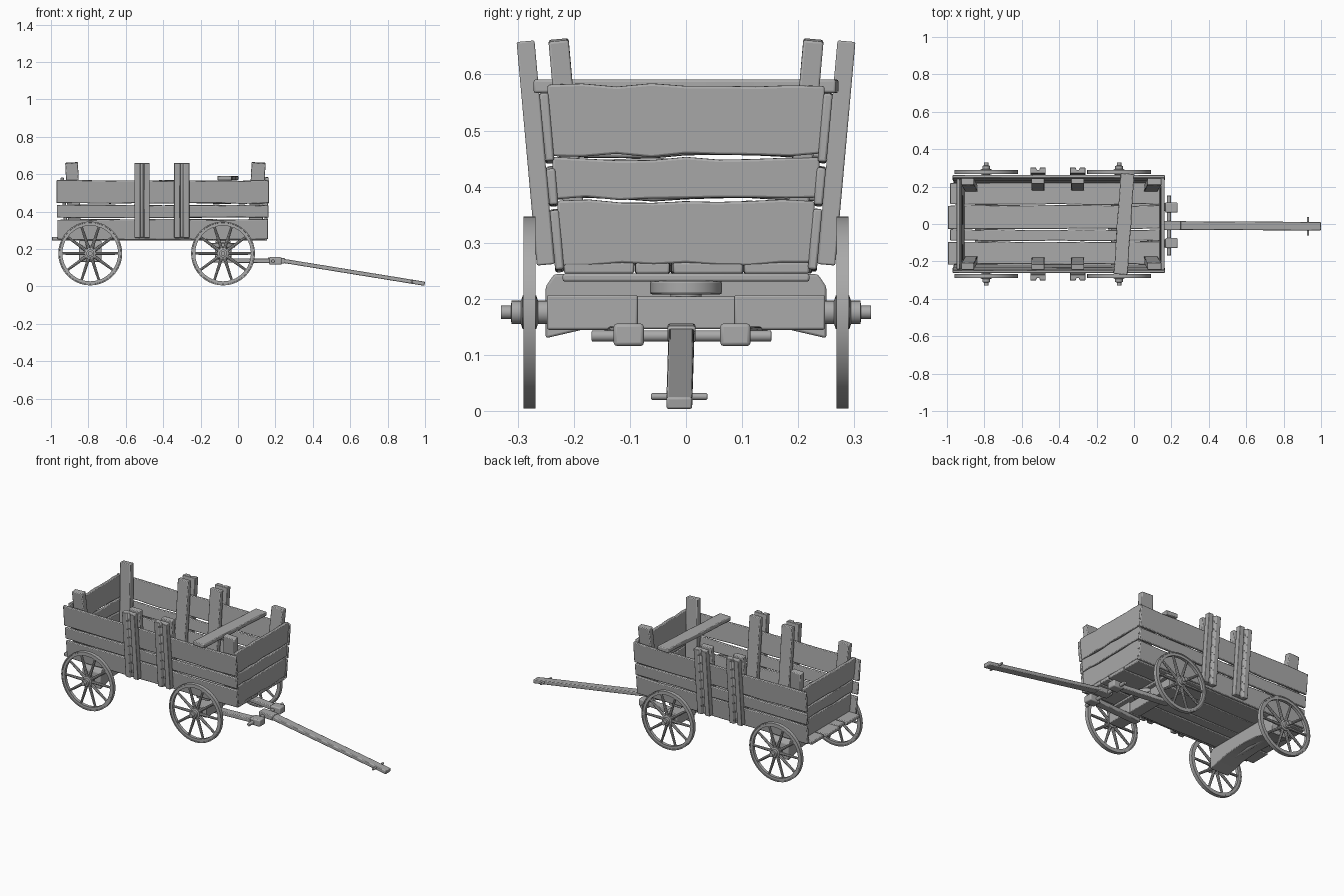
import bpy, bmesh, math, random
from mathutils import Vector, Matrix, Euler

random.seed(4)
if "Cube" in bpy.data.objects:
    bpy.data.objects.remove(bpy.data.objects["Cube"], do_unlink=True)

grey = bpy.data.materials.new("weathered grey")
grey.use_nodes = True
colour = (0.4, 0.4, 0.4, 1)
grey.diffuse_color = colour
grey.node_tree.nodes["Principled BSDF"].inputs["Base Color"].default_value = colour


def finish(name, bm, bevel=0.0):
    bmesh.ops.recalc_face_normals(bm, faces=bm.faces)
    mesh = bpy.data.meshes.new(name)
    bm.to_mesh(mesh)
    bm.free()
    obj = bpy.data.objects.new(name, mesh)
    bpy.context.collection.objects.link(obj)
    mesh.materials.append(grey)
    if bevel:
        mod = obj.modifiers.new("worn edges", "BEVEL")
        mod.width, mod.segments, mod.limit_method = bevel, 2, "ANGLE"
    bpy.ops.object.select_all(action="DESELECT")
    obj.select_set(True)
    bpy.context.view_layer.objects.active = obj
    bpy.ops.object.shade_smooth_by_angle(angle=math.radians(40))
    return obj


def board(name, centre, size, rot=(0, 0, 0), wobble=0.0, bevel=0.004):
    """Box with optional uneven long edges."""
    bm = bmesh.new()
    bmesh.ops.create_cube(bm, size=1)
    bmesh.ops.scale(bm, vec=size, verts=bm.verts)
    if wobble:
        axis = max(range(3), key=lambda i: size[i])
        thin = min(range(3), key=lambda i: size[i])
        wide = 3 - axis - thin
        long_edges = [e for e in bm.edges
                      if abs((e.verts[0].co - e.verts[1].co)[axis]) > size[axis] / 2]
        bmesh.ops.subdivide_edges(bm, edges=long_edges, cuts=7, use_grid_fill=True)
        shift = {}
        for v in bm.verts:
            key = (round(v.co[axis], 3), v.co[wide] > 0)
            v.co[wide] += shift.setdefault(key, random.uniform(-wobble, wobble))
    mat = Matrix.Translation(centre) @ Euler(rot).to_matrix().to_4x4()
    bm.transform(mat)
    return finish(name, bm, bevel)


def beam(name, a, b, width, thick, bevel=0.004):
    """Straight bar between two points, width measured sideways."""
    a, b = Vector(a), Vector(b)
    d = b - a
    rot = (0, -math.atan2(d.z, math.hypot(d.x, d.y)), math.atan2(d.y, d.x))
    return board(name, (a + b) / 2, (d.length, width, thick), rot, 0, bevel)


def prism(name, points, plane, start, end, bevel=0.004, mat=None):
    """Outline extruded along x (plane 'yz') or z (plane 'xy')."""
    bm = bmesh.new()
    if plane == "yz":
        verts = [bm.verts.new((start, p, q)) for p, q in points]
        move = (end - start, 0, 0)
    else:
        verts = [bm.verts.new((p, q, start)) for p, q in points]
        move = (0, 0, end - start)
    face = bm.faces.new(verts)
    ext = bmesh.ops.extrude_face_region(bm, geom=[face])
    bmesh.ops.translate(bm, vec=move, verts=[g for g in ext["geom"]
                                             if isinstance(g, bmesh.types.BMVert)])
    if mat:
        bm.transform(mat)
    return finish(name, bm, bevel)


def lathe(bm, profile, centre, closed, steps=40):
    """Spin (radius, y) points around the y axis at centre."""
    c = Vector(centre)
    verts = [bm.verts.new(c + Vector((r, y, 0))) for r, y in profile]
    edges = [bm.edges.new(p) for p in zip(verts, verts[1:])]
    if closed:
        edges.append(bm.edges.new((verts[-1], verts[0])))
    bmesh.ops.spin(bm, geom=verts + edges, cent=c, axis=(0, 1, 0),
                   angle=math.tau, steps=steps, use_merge=True)
    bmesh.ops.remove_doubles(bm, verts=bm.verts, dist=0.0002)


def rod(name, centre, radius, length, axis="Y", bevel=0.002):
    bm = bmesh.new()
    bmesh.ops.create_cone(bm, cap_ends=True, segments=24, radius1=radius,
                          radius2=radius, depth=length)
    rot = Matrix.Rotation(math.pi / 2, 4, "X") if axis == "Y" else Matrix()
    bm.transform(Matrix.Translation(centre) @ rot)
    return finish(name, bm, bevel)


REAR, FRONT, HUB = -0.79, -0.08, 0.176


def wheel(name, x, side):
    bm = bmesh.new()
    c = (x, side * 0.279, HUB)
    # rim with a slightly raised tyre
    lathe(bm, [(0.149, -0.009), (0.164, -0.009), (0.165, -0.011), (0.171, -0.011),
               (0.171, 0.011), (0.165, 0.011), (0.164, 0.009), (0.149, 0.009)], c, True)
    # stepped hub
    hub = [(0, -0.034), (0.021, -0.034), (0.021, -0.015), (0.03, -0.012), (0.03, 0.012),
           (0.021, 0.015), (0.021, 0.032), (0.012, 0.033), (0.012, 0.051), (0, 0.051)]
    lathe(bm, [(r, y * side) for r, y in hub], c, False, 20)
    # spokes
    for i in range(10):
        turn = Matrix.Rotation(math.tau * (i + 0.5) / 10, 4, "Y")
        place = Matrix.Translation(c) @ turn @ Matrix.Translation((0, 0, 0.089))
        bmesh.ops.create_cone(bm, cap_ends=True, segments=8, radius1=0.009,
                              radius2=0.0065, depth=0.128, matrix=place)
    finish(name, bm)


# Floor boards
for i, (y0, y1) in enumerate([(-0.215, -0.095), (-0.09, -0.03), (-0.025, 0.1), (0.105, 0.222)]):
    x0 = -0.995 + 0.012 * (i % 2)
    board(f"floor_board_{i}", ((x0 + 0.155) / 2, (y0 + y1) / 2, 0.255),
          (0.155 - x0, y1 - y0, 0.02), wobble=0.003)

# Side and end boards, leaning outwards
ROWS = [(0.25, 0.358), (0.367, 0.434), (0.444, 0.566)]
LEAN = 0.09
for i, (z0, z1) in enumerate(ROWS):
    mid, high = (z0 + z1) / 2, z1 - z0
    out = 0.225 + LEAN * (mid - 0.25)
    for side, label in ((1, "left"), (-1, "right")):
        board(f"{label}_side_board_{i}", (-0.402, side * out, mid),
              (1.125 + 0.006 * i, 0.016, high), (-side * LEAN, 0, 0), 0.003)
    board(f"front_end_board_{i}", (0.147 + 0.02 * (mid - 0.25), 0, mid + 0.014),
          (0.018, 2 * out - 0.002, high + 0.004), (0, 0.03, 0), 0.004)
    board(f"tail_board_{i}", (-0.915 - 0.08 * (mid - 0.25), 0, mid + 0.012),
          (0.018, 2 * out - 0.012, high + 0.004), (0, -0.08, 0), 0.004)

# Corner posts and side stakes
groove = [(-0.041, -0.016), (0.041, -0.016), (0.041, 0.016), (0.011, 0.016),
          (0.007, 0.003), (-0.007, 0.003), (-0.011, 0.016), (-0.041, 0.016)]
for side, label in ((1, "left"), (-1, "right")):
    board(f"{label}_rear_post", (-0.88, side * 0.209, 0.46), (0.068, 0.036, 0.405),
          (-side * LEAN, -0.05, 0))
    board(f"{label}_front_post", (0.1, side * 0.209, 0.46), (0.075, 0.036, 0.405),
          (-side * LEAN, 0.05, 0))
    for n, x in enumerate((-0.513, -0.301)):
        board(f"{label}_inner_stake_{n}", (x, side * 0.212, 0.46), (0.07, 0.03, 0.4),
              (-side * LEAN, 0, 0))
        mat = (Matrix.Translation((x, side * 0.268, 0.46))
               @ Matrix.Rotation(-side * LEAN, 4, "X"))
        prism(f"{label}_outer_stake_{n}", [(p, q * side) for p, q in groove],
              "xy", -0.2, 0.2, 0.003, mat)

# Loose plank used as a seat
board("seat_plank", (-0.053, 0, 0.579), (0.075, 0.54, 0.024), (0, 0, -0.07), 0.002)

# Wheels
for x, end in ((FRONT, "front"), (REAR, "rear")):
    for side, label in ((1, "left"), (-1, "right")):
        wheel(f"{label}_{end}_wheel", x, side)
    rod(f"{end}_axle", (x, 0, HUB), 0.016, 0.54)

# Arched rear bolster
arch = [(-0.25, 0.13), (-0.12, 0.16), (0, 0.168), (0.12, 0.16), (0.25, 0.13),
        (0.25, 0.222), (0.235, 0.244), (-0.235, 0.244), (-0.25, 0.222)]
prism("rear_bolster", arch, "yz", REAR - 0.06, REAR + 0.06)

# Front axle block, turntable and bolster
board("front_axle_block", (FRONT, 0, 0.175), (0.07, 0.48, 0.058))
for side, label in ((1, "left"), (-1, "right")):
    board(f"{label}_axle_cheek", (FRONT, side * 0.167, 0.176), (0.088, 0.162, 0.062))
rod("turntable_disc", (FRONT, 0, 0.22), 0.064, 0.024, "Z", 0.004)
rod("turntable_neck", (FRONT, 0, 0.2), 0.028, 0.04, "Z")
board("front_bolster", (FRONT, 0, 0.238), (0.08, 0.44, 0.014))

# Hounds, cross rod and tongue
for side, label in ((1, "left"), (-1, "right")):
    y = side * 0.095 - 0.007
    beam(f"{label}_hound", (FRONT - 0.05, side * 0.125, 0.139), (0.19, y, 0.137), 0.042, 0.024)
    board(f"{label}_hound_block", (0.2, y, 0.136), (0.066, 0.054, 0.04), bevel=0.006)
rod("cross_rod", (0.187, -0.008, 0.134), 0.01, 0.32)
beam("tongue_root", (0.16, -0.008, 0.141), (0.25, -0.008, 0.137), 0.05, 0.03)
beam("tongue", (0.22, -0.008, 0.14), (0.998, -0.012, 0.014), 0.046, 0.022)
rod("tongue_pin", (0.93, -0.012, 0.026), 0.006, 0.1)
